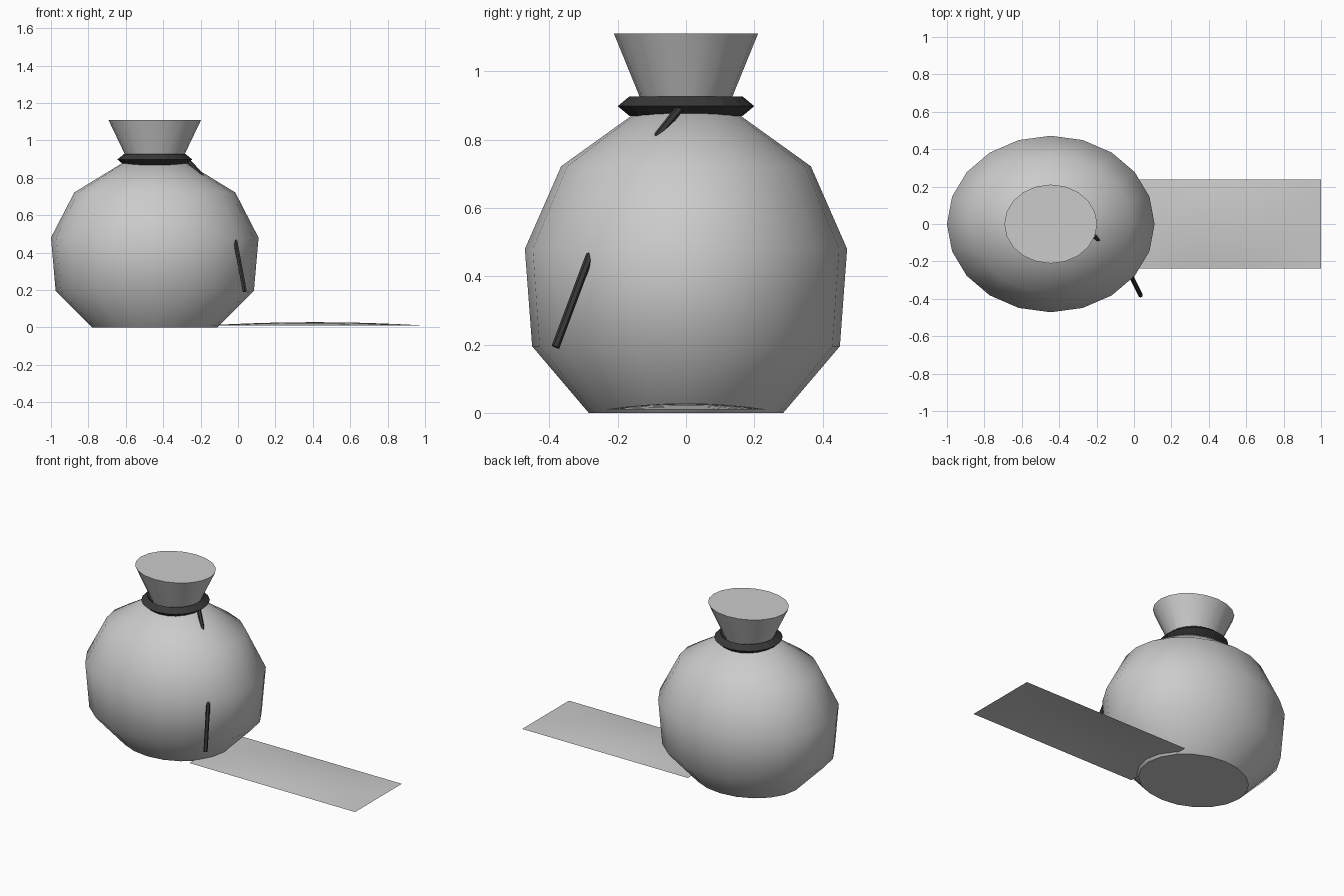
import bpy, bmesh, math
from mathutils import Vector

if "Cube" in bpy.data.objects:
    bpy.data.objects.remove(bpy.data.objects["Cube"])

CX = -0.445          # sack axis
dark = bpy.data.materials.new("dark_cord")
dark.diffuse_color = (0.04, 0.04, 0.04, 1)
dark.use_nodes = True
dark.node_tree.nodes["Principled BSDF"].inputs["Base Color"].default_value = dark.diffuse_color


def finish(name, bm, smooth=None, mat=None):
    bmesh.ops.recalc_face_normals(bm, faces=bm.faces)
    me = bpy.data.meshes.new(name)
    bm.to_mesh(me)
    bm.free()
    ob = bpy.data.objects.new(name, me)
    bpy.context.collection.objects.link(ob)
    if mat:
        me.materials.append(mat)
    if smooth:
        bpy.ops.object.select_all(action='DESELECT')
        ob.select_set(True)
        bpy.context.view_layer.objects.active = ob
        bpy.ops.object.shade_smooth_by_angle(angle=math.radians(smooth))
    return ob


def lathe(name, profile, sides, sy=1.0, closed=False, smooth=None, mat=None):
    """Stack (radius, z) rings around the sack axis, with radius squashed in y."""
    bm = bmesh.new()
    rings = []
    for r, z in profile:
        rings.append([bm.verts.new((CX + r * math.cos(2 * math.pi * i / sides),
                                    sy * r * math.sin(2 * math.pi * i / sides), z))
                      for i in range(sides)])
    pairs = list(zip(rings, rings[1:]))
    if closed:
        pairs.append((rings[-1], rings[0]))
    for a, b in pairs:
        for i in range(sides):
            j = (i + 1) % sides
            bm.faces.new((a[i], a[j], b[j], b[i]))
    if not closed:
        bm.faces.new(rings[0])
        bm.faces.new(rings[-1])
    return finish(name, bm, smooth, mat)


# Round sack and its flared, closed mouth
lathe("sack_body", [(0.335, 0), (0.53, 0.195), (0.555, 0.48), (0.43, 0.722), (0.178, 0.876)],
      20, 0.85, smooth=42)
lathe("sack_mouth", [(0.135, 0.874), (0.248, 1.11)], 20, 0.85, smooth=42)

# Tie ring with a diamond section
lathe("tie_ring", [(0.2, 0.898), (0.165, 0.927), (0.135, 0.898), (0.165, 0.869)],
      20, closed=True, mat=dark)


# Loose cord, partly sunk into the sack
def tube(name, pts, radius, sides, mat):
    pts = [Vector(p) for p in pts]
    bm = bmesh.new()
    rings = []
    for k, p in enumerate(pts):
        d = (pts[min(k + 1, len(pts) - 1)] - pts[max(k - 1, 0)]).normalized()
        u = d.cross(Vector((1, 0, 0))).normalized()
        v = d.cross(u)
        rings.append([bm.verts.new(p + radius * (u * math.cos(a) + v * math.sin(a)))
                      for a in (2 * math.pi * i / sides for i in range(sides))])
    for a, b in zip(rings, rings[1:]):
        for i in range(sides):
            j = (i + 1) % sides
            bm.faces.new((a[i], a[j], b[j], b[i]))
    bm.faces.new(rings[0])
    bm.faces.new(rings[-1])
    return finish(name, bm, mat=mat)


tube("cord_tail", [(-0.265, -0.02, 0.89), (-0.197, -0.08, 0.815),
                   (-0.015, -0.28, 0.465), (0.036, -0.382, 0.193)], 0.012, 6, dark)

# Thin, gently domed sheet on the ground
bm = bmesh.new()
bmesh.ops.create_grid(bm, x_segments=10, y_segments=8, size=1)
for v in bm.verts:
    x, y = v.co.x, v.co.y
    v.co = (0.41 + 0.59 * x, 0.238 * y, 0.01 + 0.018 * (1 - x * x) * (1 - y * y))
finish("ground_sheet", bm, smooth=42)
